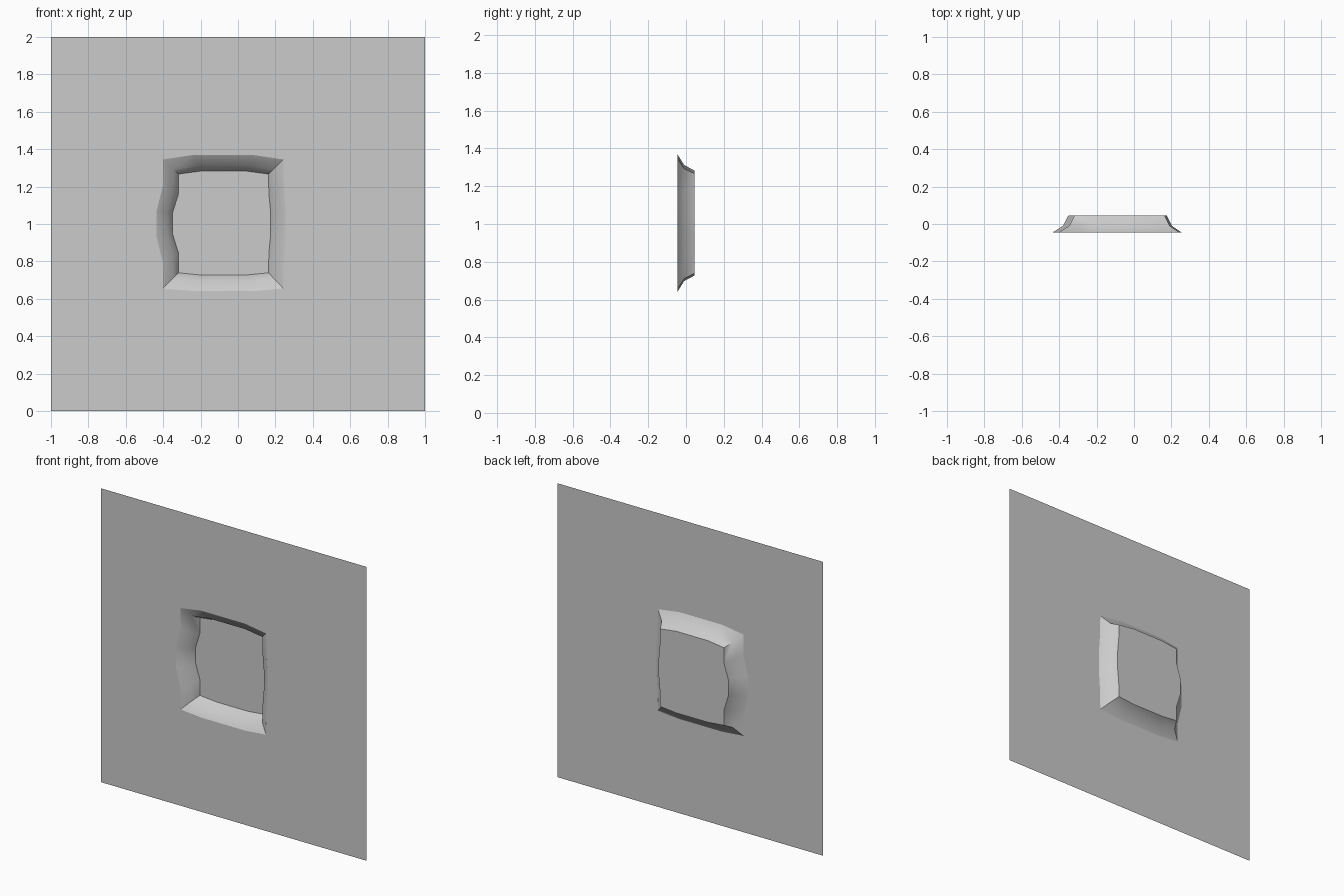
import bpy, bmesh, math
from mathutils import Vector

if "Cube" in bpy.data.objects:
    bpy.data.objects.remove(bpy.data.objects["Cube"])

Y_FRONT, Y_MID, Y_BACK = -0.045, -0.01, 0.045


def side(a, b, bulge, out):
    """Points from corner a towards b (b excluded), bowed along out."""
    a, b, out = Vector(a), Vector(b), Vector(out)
    n = len(bulge)
    return [a.lerp(b, i / n) + out * h for i, h in enumerate(bulge)]


def outline(x0, x1, z0, z1, left, right, top, bottom):
    """Bowed rectangle in x/z, counter-clockwise from the lower left."""
    return (side((x0, z0), (x1, z0), [0, bottom, bottom, bottom], (0, -1))
            + side((x1, z0), (x1, z1), [0, 0.002, right, right, 0.002], (1, 0))
            + side((x1, z1), (x0, z1), [0, top, top, top], (0, 1))
            + side((x0, z1), (x0, z0), [0, 0, left, left, 0], (-1, 0)))


def add_loop(bm, pts, y):
    return [bm.verts.new((p.x, y, p.y)) for p in pts]


def loop_edges(bm, vs):
    return [bm.edges.new((vs[i - 1], vs[i])) for i in range(len(vs))]


def finish(bm, name):
    bm.normal_update()
    for f in bm.faces:               # everything faces the front
        if f.normal.y > 0:
            f.normal_flip()
    me = bpy.data.meshes.new(name)
    bm.to_mesh(me)
    bm.free()
    ob = bpy.data.objects.new(name, me)
    bpy.context.collection.objects.link(ob)
    return ob


outer = outline(-0.402, 0.243, 0.655, 1.345, 0.033, 0.012, 0.024, 0.014)
inner = outline(-0.318, 0.163, 0.739, 1.267, 0.033, 0.012, 0.016, 0.012)
middle = [o.lerp(i, 0.66) for o, i in zip(outer, inner)]

# Flat wall with the opening
bm = bmesh.new()
square = [Vector(p) for p in ((-1, 0), (1, 0), (1, 2), (-1, 2))]
edges = loop_edges(bm, add_loop(bm, square, Y_FRONT))
edges += loop_edges(bm, add_loop(bm, outer, Y_FRONT))
bmesh.ops.triangle_fill(bm, edges=edges, use_beauty=True, normal=(0, -1, 0))
finish(bm, "wall")

# Sloping sides of the recess
bm = bmesh.new()
rings = [add_loop(bm, p, y) for p, y in
         ((outer, Y_FRONT), (middle, Y_MID), (inner, Y_BACK))]
for a, b in zip(rings, rings[1:]):
    for i in range(len(a)):
        bm.faces.new((a[i - 1], a[i], b[i], b[i - 1]))
sides = finish(bm, "recess_sides")
bpy.context.view_layer.objects.active = sides
sides.select_set(True)
bpy.ops.object.shade_smooth_by_angle(angle=math.radians(40))

# Flat panel at the back of the recess
bm = bmesh.new()
bm.faces.new(add_loop(bm, inner, Y_BACK))
finish(bm, "back_panel")
